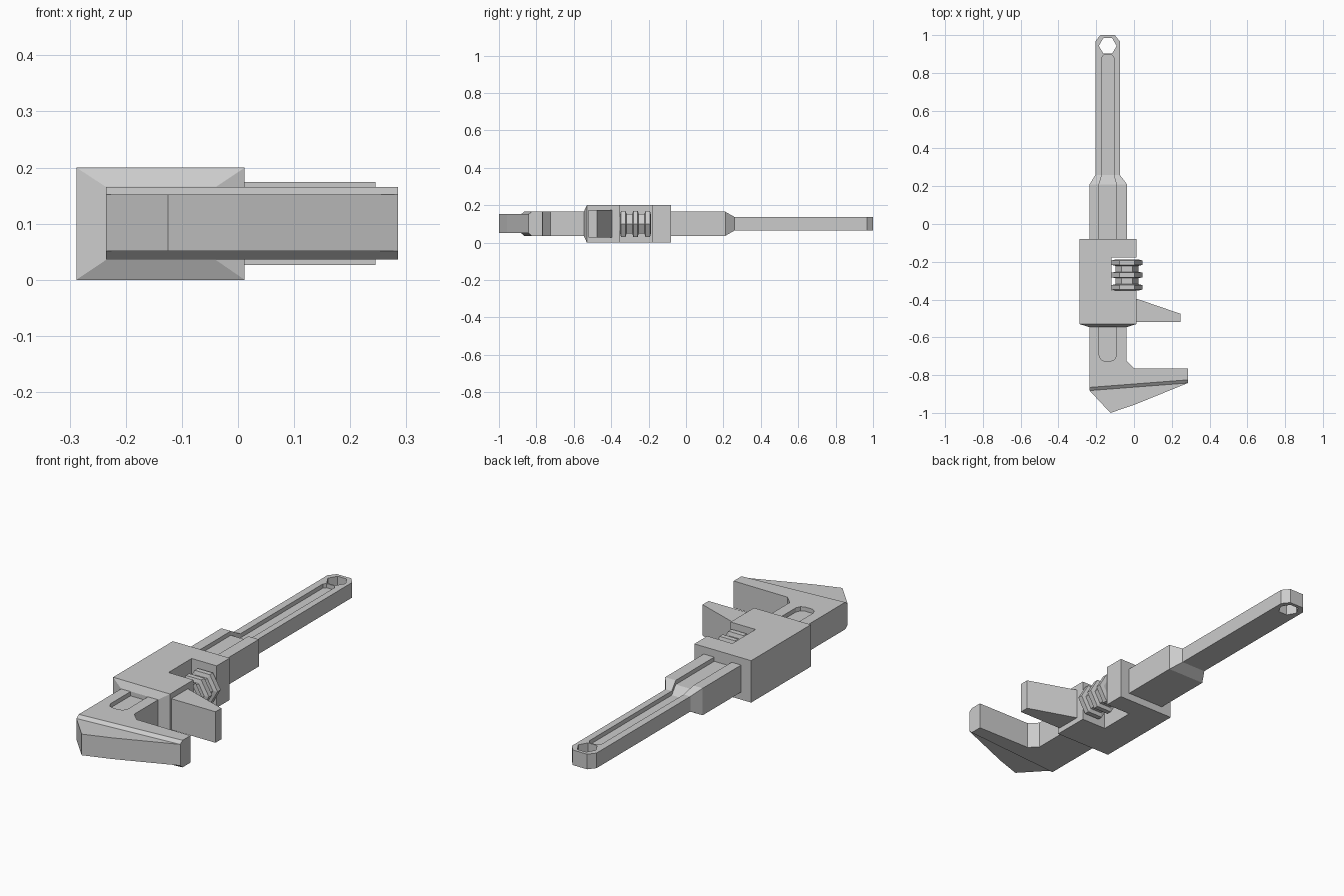
import bpy, math

if "Cube" in bpy.data.objects:
    bpy.data.objects.remove(bpy.data.objects["Cube"])


def loft(name, rings):
    """Closed solid from rings of equal point count."""
    n = len(rings[0])
    verts = [p for r in rings for p in r]
    faces = [tuple(range(n)), tuple(range(len(verts) - n, len(verts)))]
    for i in range(len(rings) - 1):
        a, b = i * n, (i + 1) * n
        faces += [(a + j, a + (j + 1) % n, b + (j + 1) % n, b + j) for j in range(n)]
    me = bpy.data.meshes.new(name)
    me.from_pydata(verts, [], faces)
    ob = bpy.data.objects.new(name, me)
    bpy.context.collection.objects.link(ob)
    bpy.context.view_layer.objects.active = ob
    bpy.ops.object.select_all(action='DESELECT')
    ob.select_set(True)
    bpy.ops.object.mode_set(mode='EDIT')
    bpy.ops.mesh.select_all(action='SELECT')
    bpy.ops.mesh.normals_make_consistent(inside=False)
    bpy.ops.object.mode_set(mode='OBJECT')
    return ob


def prism(name, outline, z0, z1):
    return loft(name, [[(x, y, z) for x, y in outline] for z in (z0, z1)])


def slab(name, stations):
    """Bar along y; each station is left xy, right xy, z range."""
    return loft(name, [[(*l, z0), (*r, z0), (*r, z1), (*l, z1)]
                       for l, r, (z0, z1) in stations])


def straight(y, x0, x1, z):
    return (x0, y), (x1, y), z


def cut(target, cutter):
    cutter.hide_render = True
    m = target.modifiers.new("cut", 'BOOLEAN')
    m.operation, m.solver, m.object = 'DIFFERENCE', 'EXACT', cutter
    bpy.context.view_layer.objects.active = target
    bpy.ops.object.modifier_apply(modifier=m.name)


GRIP, SHANK, TIP = (.065, .137), (.036, .165), (.051, .152)

# Handle, shank and fixed jaw in one bar
bar = slab("handle_and_fixed_jaw", [
    straight(1.0, -.178, -.102, GRIP),
    straight(.967, -.205, -.075, GRIP),
    straight(.26, -.205, -.075, GRIP),
    straight(.21, -.235, -.037, SHANK),
    straight(-.725, -.235, -.04, SHANK),
    straight(-.764, -.235, 0, SHANK),
    straight(-.766, -.235, .285, SHANK),
    ((-.235, -.865), (.285, -.825), SHANK),
    ((-.235, -.882), (.285, -.842), TIP),
    ((-.125, -1.0), (0, -.958), TIP),
])

# Recess along the top face
groove = slab("groove_cutter", [
    straight(.895, -.16, -.118, (.117, .25)),
    straight(.882, -.17, -.107, (.117, .25)),
    straight(.26, -.17, -.107, (.117, .25)),
    straight(.21, -.185, -.093, (.145, .25)),
    straight(-.695, -.185, -.093, (.145, .25)),
    straight(-.717, -.175, -.103, (.145, .25)),
    straight(-.725, -.158, -.12, (.145, .25)),
])

# Hexagonal hanging hole
hexagon = [(math.cos(k * math.pi / 3), math.sin(k * math.pi / 3)) for k in range(6)]
hole = prism("hole_cutter", [(-.139 + .047 * c, .943 + .047 * s) for c, s in hexagon], -.1, .3)

# Sliding housing with tapered front
housing = slab("sliding_housing", [
    straight(-.08, -.288, .012, (0, .2)),
    straight(-.53, -.288, .012, (0, .2)),
    straight(-.546, -.236, -.039, (.035, .166)),
])

# Window for the adjusting screw
notch = prism("notch_cutter", [(-.12, -.178), (.1, -.178), (.1, -.353), (-.12, -.353)], -.1, .3)

for c in (groove, hole, notch):
    cut(bar, c)
cut(housing, notch)
for c in (groove, hole, notch):
    bpy.data.objects.remove(c)

# Moving jaw
prism("moving_jaw", [(-.03, -.38), (.012, -.395), (.245, -.475), (.245, -.52), (-.03, -.52)],
      .026, .174)

# Hexagonal adjusting screw with three ridges
profile = []
for y in (-.205, -.27, -.335):
    profile += [(y + .017, .06), (y + .012, .081), (y - .012, .081), (y - .017, .06)]
loft("adjusting_screw", [[(-.037 + r * c, y, .1 + r * s) for c, s in hexagon]
                         for y, r in profile])
